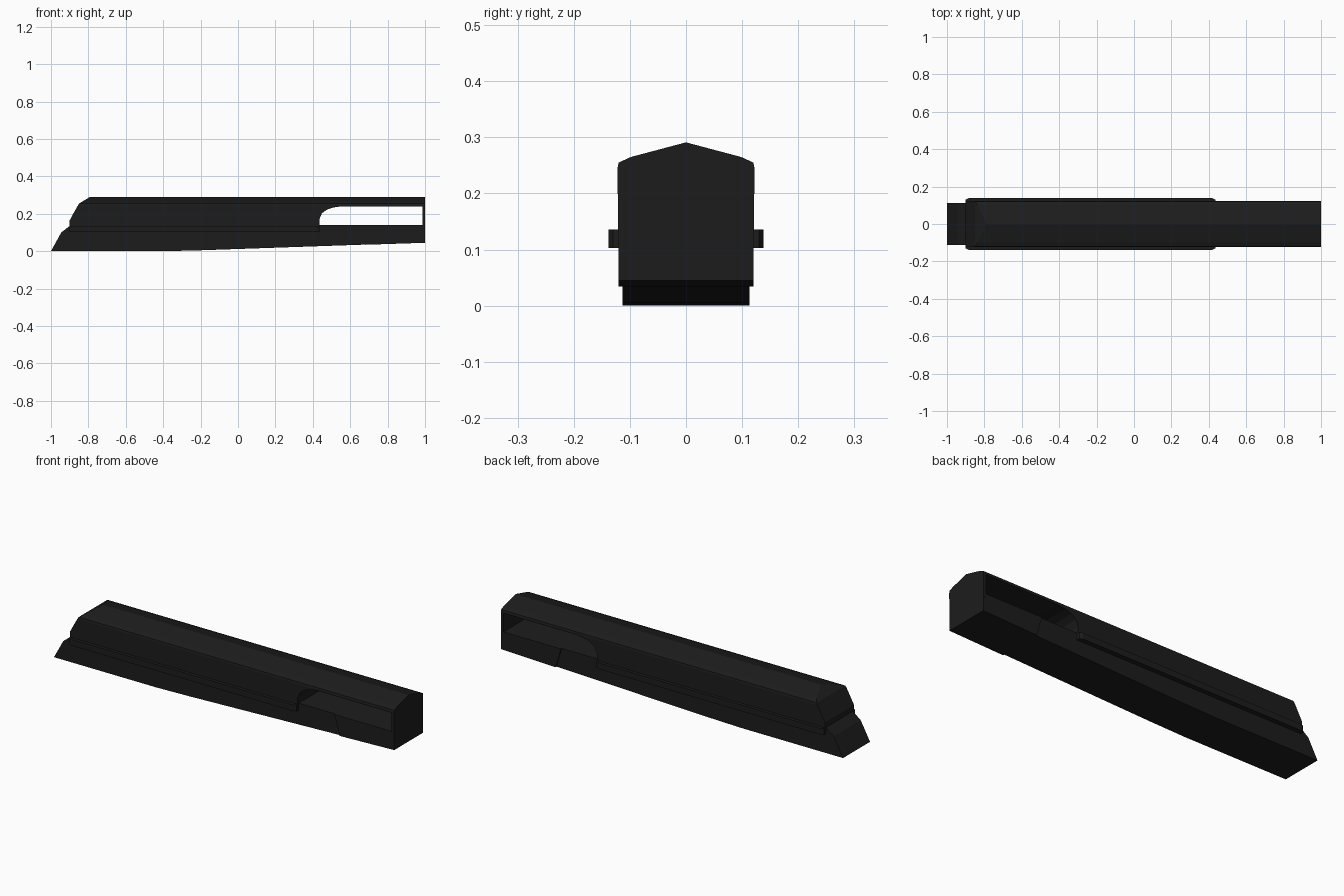
import bpy, bmesh
from mathutils import Vector

if "Cube" in bpy.data.objects:
    bpy.data.objects.remove(bpy.data.objects["Cube"])

mat = bpy.data.materials.new("black_polymer")
mat.diffuse_color = (0.012, 0.012, 0.012, 1)
mat.use_nodes = True
mat.node_tree.nodes["Principled BSDF"].inputs["Base Color"].default_value = mat.diffuse_color


def prism(name, pts, place, a, b):
    """Extrude a 2D profile from a to b; place maps (u, v, depth) to xyz."""
    bm = bmesh.new()
    lo = [bm.verts.new(place(u, v, a)) for u, v in pts]
    hi = [bm.verts.new(place(u, v, b)) for u, v in pts]
    bm.faces.new(lo)
    bm.faces.new(hi)
    for i in range(len(pts)):
        j = (i + 1) % len(pts)
        bm.faces.new((lo[i], lo[j], hi[j], hi[i]))
    bmesh.ops.recalc_face_normals(bm, faces=bm.faces[:])
    me = bpy.data.meshes.new(name)
    bm.to_mesh(me)
    bm.free()
    me.materials.append(mat)
    ob = bpy.data.objects.new(name, me)
    bpy.context.collection.objects.link(ob)
    return ob


side = lambda x, z, y: (x, y, z)     # profile seen from the front
section = lambda y, z, x: (x, y, z)  # profile seen from the end
plan = lambda x, y, z: (x, y, z)     # profile seen from the top

# Lower body with slanted nose and gently rising underside
prism("lower_body", [(-1, 0), (-0.945, 0.10), (-0.9, 0.135), (-0.89, 0.14), (0.70, 0.14),
                     (0.70, 0.036), (-0.2, 0.005), (-0.4, 0)], side, -0.113, 0.113)

# Slightly wider rear block
prism("rear_block", [(0.65, 0.14), (1, 0.14), (1, 0.045), (0.68, 0.0345)],
      side, -0.12, 0.12)

# Upper cover: ridged cross-section, nose trimmed by planes
half = [(0.121, 0.12), (0.122, 0.245), (0.12, 0.255), (0.098, 0.265)]
cover = prism("upper_cover", half + [(0, 0.291)] + [(-y, z) for y, z in reversed(half)],
              section, -0.9, 1)
nose = [(-0.9, 0.165), (-0.88, 0.202), (-0.85, 0.255), (-0.79, 0.291)]
bm = bmesh.new()
bm.from_mesh(cover.data)
for (x0, z0), (x1, z1) in zip(nose, nose[1:]):
    cut = bmesh.ops.bisect_plane(bm, geom=bm.verts[:] + bm.edges[:] + bm.faces[:],
                                 plane_co=(x0, 0, z0),
                                 plane_no=Vector((-(z1 - z0), 0, x1 - x0)), clear_outer=True)
    bmesh.ops.holes_fill(bm, edges=[e for e in bm.edges if e.is_boundary])
bmesh.ops.recalc_face_normals(bm, faces=bm.faces[:])
bm.to_mesh(cover.data)
bm.free()

# Side window cut right through the cover
cutter = prism("window_cutter", [(0.435, 0.1), (0.435, 0.17), (0.448, 0.202), (0.475, 0.222),
                                 (0.51, 0.234), (0.555, 0.24), (0.986, 0.24), (0.986, 0.1)],
               side, -0.3, 0.3)
cutter.hide_render = True
mod = cover.modifiers.new("window", "BOOLEAN")
mod.operation = "DIFFERENCE"
mod.solver = "EXACT"
mod.object = cutter
bpy.context.view_layer.update()
dg = bpy.context.evaluated_depsgraph_get()
result = bpy.data.meshes.new_from_object(cover.evaluated_get(dg))
cover.modifiers.clear()
cover.data = result
bpy.data.objects.remove(cutter)

# Side rails with chamfered ends
for s, label in ((-1, "front"), (1, "back")):
    prism(f"{label}_side_rail", [(-0.9, s * 0.11), (-0.9, s * 0.13), (-0.885, s * 0.138),
                                 (0.42, s * 0.138), (0.435, s * 0.13), (0.435, s * 0.11)],
          plan, 0.103, 0.136)
